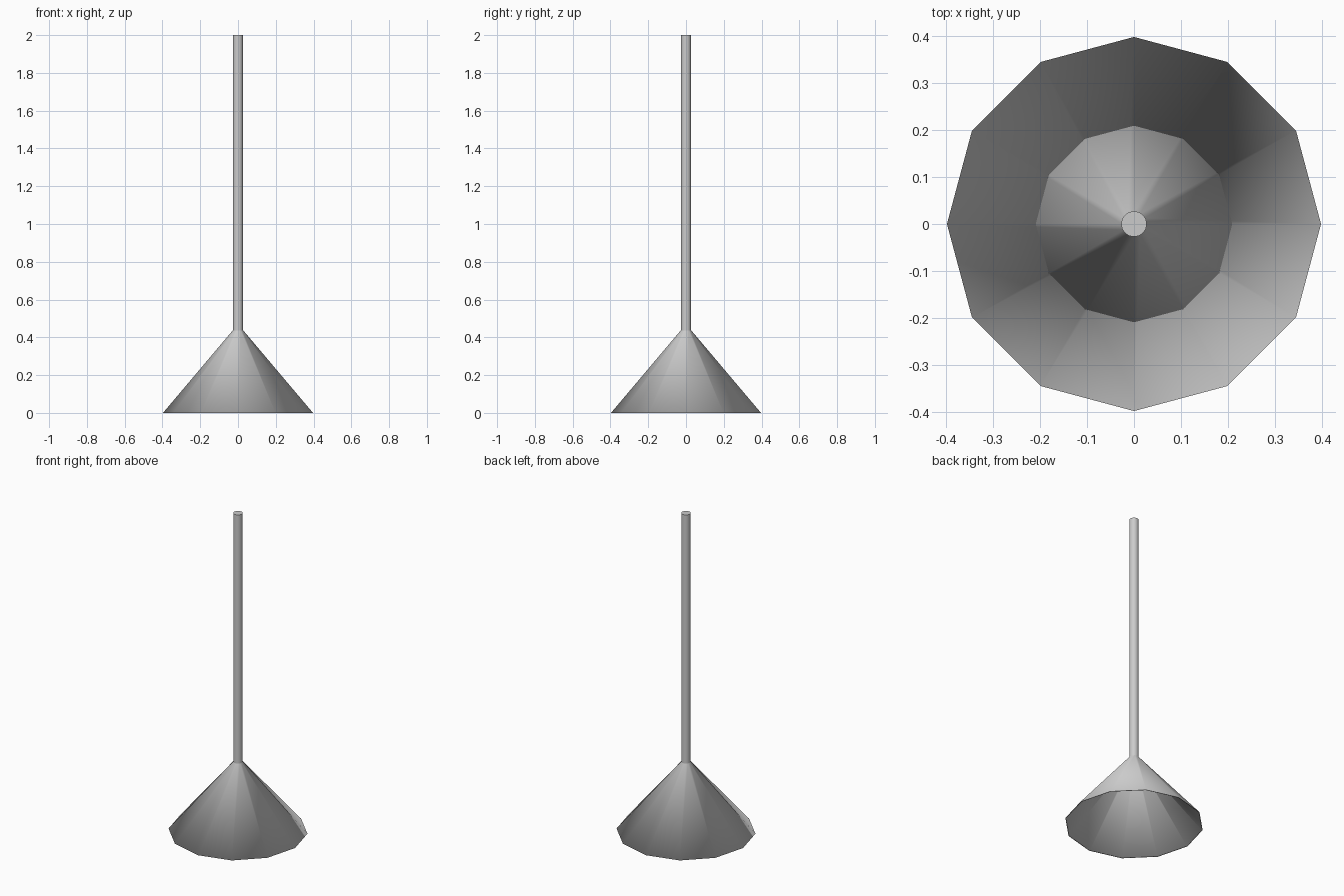
import bpy
import bmesh
from math import cos, sin, pi, radians

cube = bpy.data.objects.get("Cube")
if cube:
    bpy.data.objects.remove(cube, do_unlink=True)

# Single grey finish
grey = bpy.data.materials.new("light_grey")
grey.use_nodes = True
colour = (0.6, 0.6, 0.6, 1)
grey.diffuse_color = colour
grey.node_tree.nodes["Principled BSDF"].inputs["Base Color"].default_value = colour


def lathe_loop(name, profile, sides):
    """Revolve a closed (radius, height) profile around z."""
    bm = bmesh.new()
    rings = [[bm.verts.new((r * cos(2 * pi * i / sides), r * sin(2 * pi * i / sides), z))
              for i in range(sides)] for r, z in profile]
    for k, ring in enumerate(rings):
        above = rings[(k + 1) % len(rings)]
        for i in range(sides):
            j = (i + 1) % sides
            bm.faces.new((ring[i], ring[j], above[j], above[i]))
    bmesh.ops.recalc_face_normals(bm, faces=bm.faces)
    for face in bm.faces:
        face.smooth = True
    mesh = bpy.data.meshes.new(name)
    bm.to_mesh(mesh)
    bm.free()
    mesh.materials.append(grey)
    obj = bpy.data.objects.new(name, mesh)
    bpy.context.collection.objects.link(obj)
    return obj


# Hollow twelve-sided shade: inner top, inner rim, outer rim, shoulder, hidden neck
lathe_loop("lamp_shade",
           [(0.02, 0.43), (0.392, 0), (0.397, 0), (0.025, 0.44), (0.025, 0.47)], 12)

# Round hanging rod
bottom, top = 0.425, 2.0
bpy.ops.mesh.primitive_cylinder_add(vertices=32, radius=0.027, depth=top - bottom,
                                    location=(0, 0, (top + bottom) / 2))
rod = bpy.context.object
rod.name = "hanging_rod"
rod.data.materials.append(grey)
bpy.ops.object.shade_smooth_by_angle(angle=radians(30))
